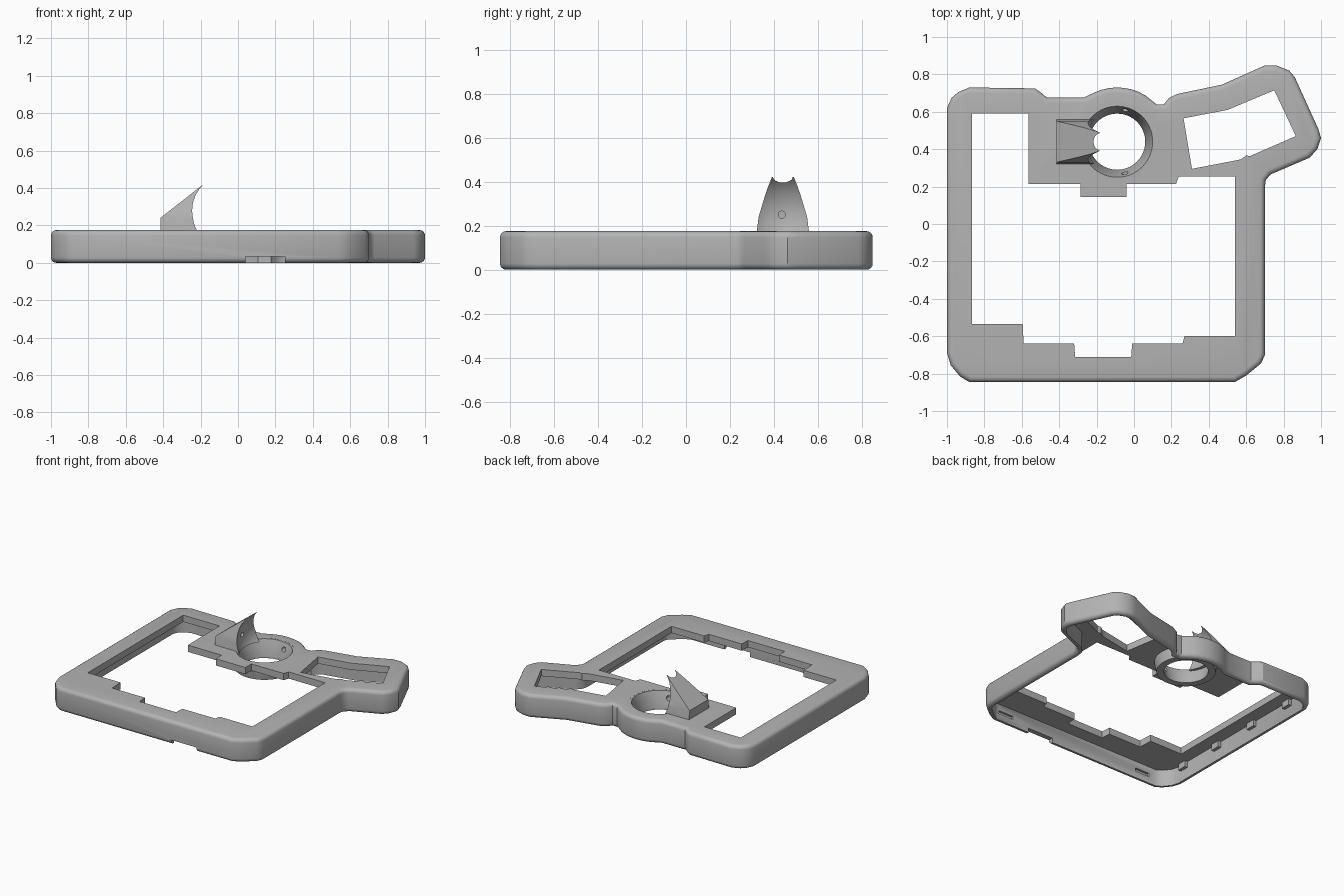
import bpy, bmesh, math
from mathutils import Vector, Matrix

cube = bpy.data.objects.get("Cube")
if cube:
    bpy.data.objects.remove(cube, do_unlink=True)

grey = bpy.data.materials.new("plain grey")
grey.use_nodes = True
COLOUR = (0.45, 0.45, 0.45, 1)
grey.diffuse_color = COLOUR
grey.node_tree.nodes["Principled BSDF"].inputs["Base Color"].default_value = COLOUR

H = 0.175            # frame height
PLATE = 0.125        # underside of the face plate
CX, CY = -0.09, 0.44 # ring centre


def finish(name, bm):
    bmesh.ops.recalc_face_normals(bm, faces=bm.faces)
    me = bpy.data.meshes.new(name)
    bm.to_mesh(me)
    bm.free()
    me.materials.append(grey)
    ob = bpy.data.objects.new(name, me)
    bpy.context.collection.objects.link(ob)
    return ob


def inset(points, d):
    """Mitred inward offset of a clockwise outline."""
    out = []
    for i, p in enumerate(points):
        p = Vector(p)
        a = (p - Vector(points[i - 1])).normalized()
        b = (Vector(points[(i + 1) % len(points)]) - p).normalized()
        na, nb = Vector((a.y, -a.x)), Vector((b.y, -b.x))
        out.append(p + (na + nb) * d / (1 + na.dot(nb)))
    return out


def loft(name, rings, closed=False):
    """Skin a list of equal-length 3D rings, capping the ends unless closed."""
    bm = bmesh.new()
    loops = [[bm.verts.new(p) for p in r] for r in rings]
    n = len(loops[0])
    pairs = list(zip(loops, loops[1:]))
    if closed:
        pairs.append((loops[-1], loops[0]))
    else:
        bm.faces.new(loops[0])
        bm.faces.new(loops[-1])
    for a, b in pairs:
        for i in range(n):
            j = (i + 1) % n
            bm.faces.new((a[i], a[j], b[j], b[i]))
    return finish(name, bm)


def prism(name, points, z0, z1):
    return loft(name, [[(p[0], p[1], z) for p in points] for z in (z0, z1)])


def box(name, x0, x1, y0, y1, z0, z1):
    return prism(name, [(x0, y0), (x0, y1), (x1, y1), (x1, y0)], z0, z1)


def rod(name, radius, length, centre, direction):
    bm = bmesh.new()
    rot = Vector(direction).to_track_quat('Z', 'Y').to_matrix().to_4x4()
    bmesh.ops.create_cone(bm, cap_ends=True, segments=20, radius1=radius, radius2=radius,
                          depth=length, matrix=Matrix.Translation(centre) @ rot)
    return finish(name, bm)


def combine(ob, cutters, operation='DIFFERENCE'):
    """Apply booleans and drop the helpers."""
    for c in cutters:
        m = ob.modifiers.new("bool", 'BOOLEAN')
        m.operation, m.solver, m.object = operation, 'EXACT', c
    dg = bpy.context.evaluated_depsgraph_get()
    me = bpy.data.meshes.new_from_object(ob.evaluated_get(dg))
    ob.modifiers.clear()
    ob.data = me
    for c in cutters:
        bpy.data.objects.remove(c, do_unlink=True)


def smooth(ob, angle=32):
    bpy.ops.object.select_all(action='DESELECT')
    ob.select_set(True)
    bpy.context.view_layer.objects.active = ob
    bpy.ops.object.shade_smooth_by_angle(angle=math.radians(angle))


# Outer outline, clockwise from the left, with an arc round the ring
bump = [(CX + 0.29 * math.cos(math.radians(a)), CY + 0.29 * math.sin(math.radians(a)))
        for a in range(115, 55, -8)]
outline = [(-1, 0.62), (-0.975, 0.675), (-0.94, 0.705), (-0.88, 0.73), (-0.53, 0.725),
           (-0.5, 0.705), (-0.465, 0.675), (-0.27, 0.675)] + bump + [
           (0.12, 0.64), (0.16, 0.64), (0.185, 0.672), (0.23, 0.695), (0.47, 0.745),
           (0.70, 0.848), (0.76, 0.848), (0.83, 0.82), (0.86, 0.785), (0.985, 0.51),
           (1, 0.46), (0.98, 0.40), (0.94, 0.355), (0.73, 0.265), (0.705, 0.235),
           (0.70, 0.2), (0.70, -0.70), (0.68, -0.745), (0.60, -0.81), (0.54, -0.845),
           (-0.88, -0.845), (-0.93, -0.815), (-0.98, -0.755), (-1, -0.69)]

# Rounded tray body
R = 0.028
steps = [math.radians(a) for a in (0, 22, 45, 68, 90)]
levels = [(R * (1 - math.sin(a)), R * (1 - math.cos(a))) for a in steps]
levels += [(d, H - z) for d, z in reversed(levels)]
frame = loft("frame", [[(p.x, p.y, z) for p in inset(outline, d)] for d, z in levels])

window = [(-0.865, 0.59), (-0.565, 0.59), (-0.565, 0.215), (-0.285, 0.215), (-0.285, 0.145),
          (-0.04, 0.145), (-0.04, 0.215), (0.225, 0.215), (0.24, 0.255), (0.54, 0.255),
          (0.54, -0.6), (0.27, -0.6), (0.26, -0.64), (-0.01, -0.64), (-0.015, -0.71),
          (-0.315, -0.71), (-0.32, -0.64), (-0.59, -0.64), (-0.595, -0.535), (-0.865, -0.535)]
side_window = [(0.265, 0.565), (0.50, 0.61), (0.75, 0.715), (0.865, 0.47), (0.62, 0.363),
               (0.60, 0.367), (0.57, 0.345), (0.31, 0.295)]

cutters = [prism("cavity", inset(outline, 0.036), -0.1, PLATE),
           prism("window_cut", window, 0.05, 0.3),
           prism("side_window_cut", side_window, 0.05, 0.3),
           rod("ring_cut", 0.205, 0.4, (CX, CY, 0.15), (0, 0, 1)),
           box("port_cut", 0.04, 0.25, -0.9, -0.78, -0.05, 0.034)]
# Shallow latch slots inside the front wall
for x in (0.45, -0.75):
    cutters.append(box("slot", x - 0.06, x + 0.06, -0.825, -0.78, 0.05, 0.075))
combine(frame, cutters)
smooth(frame)

# Small tabs along the inside of the left-hand wall
for i, y in enumerate((-0.62, -0.27, 0.1, 0.47)):
    box("wall_tab_%d" % i, -0.97, -0.94, y - 0.035, y + 0.035, 0.08, 0.13)

# Tapered ring with two screw holes
profile = [(0.19, H), (0.15, 0.065), (0.15, 0.05), (0.2, 0.05), (0.215, 0.12), (0.215, H - 0.001)]
ring = loft("ring", [[(CX + r * math.cos(t * math.tau / 64), CY + r * math.sin(t * math.tau / 64), z)
                      for t in range(64)] for r, z in profile], closed=True)
holes = []
for s in (1, -1):
    d = Vector((0.25, s, 0)).normalized()
    holes.append(rod("hole", 0.018, 0.16, Vector((CX, CY, 0.13)) + d * 0.19, d))
combine(ring, holes)
smooth(ring)

# Swept fin: narrows towards its tip, hollowed by a ball
fin_rings = []
for z, back, half in ((0.16, -0.415, 0.12), (0.24, -0.415, 0.11), (0.28, -0.364, 0.098),
                      (0.34, -0.287, 0.08), (0.38, -0.236, 0.066), (0.42, -0.185, 0.05)):
    front = -0.175
    fin_rings.append([(back, CY - half, z), (back, CY + half, z),
                      (front, CY + half, z), (front, CY - half, z)])
fin = loft("fin", fin_rings)
bm = bmesh.new()
bmesh.ops.create_uvsphere(bm, u_segments=64, v_segments=32, radius=0.225,
                          matrix=Matrix.Translation((-0.045, CY, 0.25)))
combine(fin, [finish("ball", bm),
              rod("fin_hole", 0.016, 0.12, (-0.27, CY - 0.005, 0.25), (1, 0, 0))])
smooth(fin)
